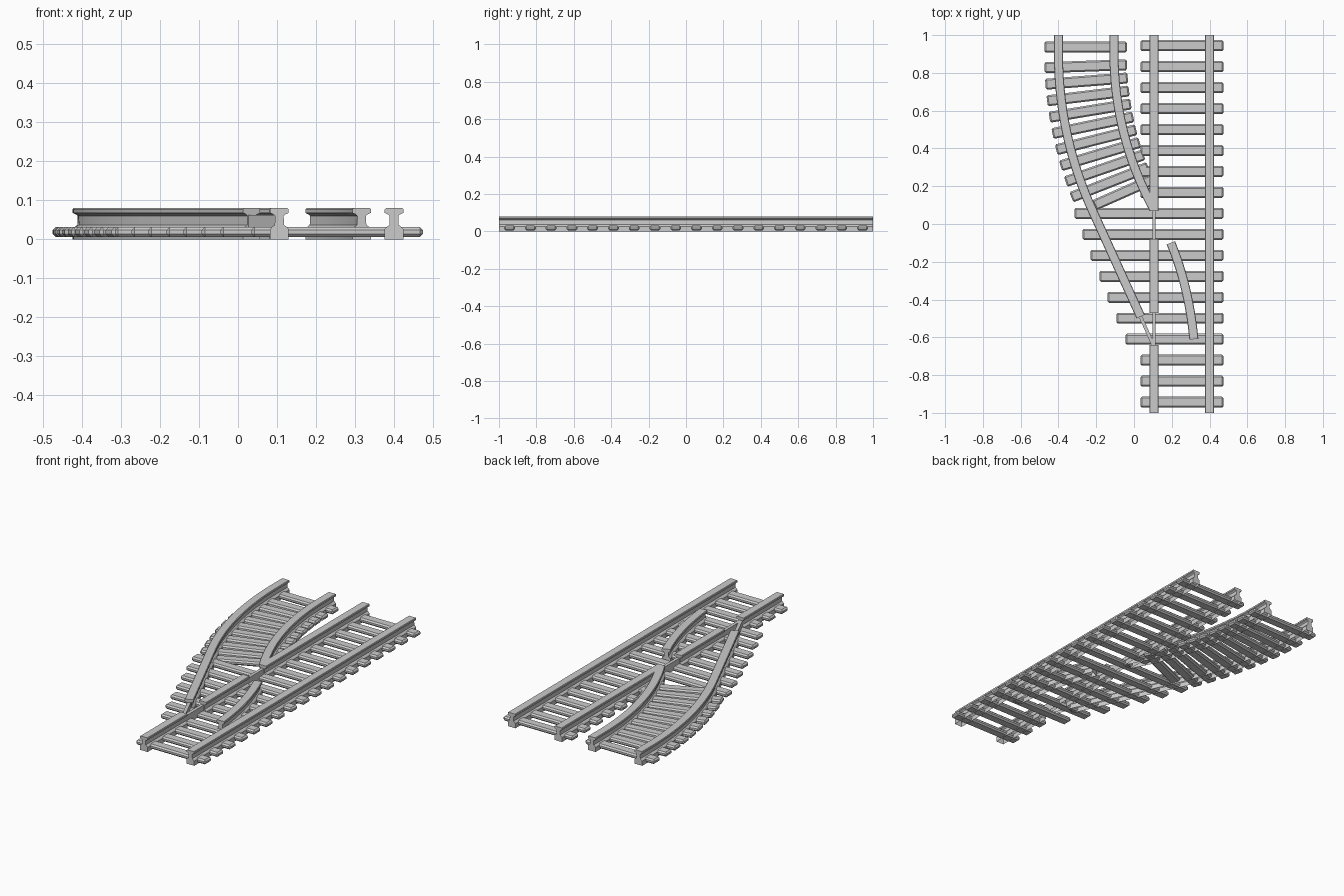
import bpy, bmesh, math
from mathutils import Vector

if "Cube" in bpy.data.objects:
    bpy.data.objects.remove(bpy.data.objects["Cube"])

# half cross-section of a rail: foot, web, head (open underneath)
HALF = [(0.024, 0), (0.024, 0.026), (0.019, 0.032), (0.012, 0.037), (0.011, 0.06),
        (0.015, 0.064), (0.024, 0.068), (0.024, 0.077), (0.021, 0.08)]
RAIL = [(-x, z) for x, z in HALF] + HALF[::-1]
LINK = [(-0.009, 0.012), (-0.009, 0.062), (0.009, 0.062), (0.009, 0.012)]


def sweep(name, path, profile=RAIL):
    """Sweep a profile along a flat path and cap both ends."""
    pts = [Vector(p) for p in path]
    bm = bmesh.new()
    rings = []
    for i, p in enumerate(pts):
        d = (pts[min(i + 1, len(pts) - 1)] - pts[max(i - 1, 0)]).normalized()
        side = Vector((d.y, -d.x))
        rings.append([bm.verts.new((p.x + side.x * u, p.y + side.y * u, z)) for u, z in profile])
    for a, b in zip(rings, rings[1:]):
        for j in range(len(profile) - 1):
            bm.faces.new((a[j], a[j + 1], b[j + 1], b[j]))
    bm.faces.new(rings[0][::-1])
    bm.faces.new(rings[-1])
    me = bpy.data.meshes.new(name)
    bm.to_mesh(me)
    bm.free()
    ob = bpy.data.objects.new(name, me)
    bpy.context.collection.objects.link(ob)
    if len(path) > 2:
        bpy.ops.object.select_all(action='DESELECT')
        ob.select_set(True)
        bpy.context.view_layer.objects.active = ob
        bpy.ops.object.shade_smooth_by_angle(angle=math.radians(20))
    return ob


def sleeper(name, a, b):
    """Chamfered tie running from point a to point b."""
    a, b = Vector(a), Vector(b)
    d = b - a
    bm = bmesh.new()
    bmesh.ops.create_cube(bm, size=1)
    bmesh.ops.scale(bm, vec=(d.length, 0.058, 0.026), verts=bm.verts)
    bmesh.ops.bevel(bm, geom=bm.edges[:], offset=0.008, segments=1, affect='EDGES')
    me = bpy.data.meshes.new(name)
    bm.to_mesh(me)
    bm.free()
    ob = bpy.data.objects.new(name, me)
    m = (a + b) / 2
    ob.location = (m.x, m.y, 0.019)
    ob.rotation_euler.z = math.atan2(d.y, d.x)
    bpy.context.collection.objects.link(ob)


# diverging track: concentric arcs about one centre
CX, CY = 1.6, 0.9


def polar(r, deg):
    t = math.radians(deg)
    return (CX - r * math.cos(t), CY - r * math.sin(t))


def arc(r, end, n=16):
    return [polar(r, end * i / n) for i in range(n + 1)]


# straight rails, the inner one broken at the switch and crossing
SX = 0.106
sweep("straight_outer_rail", [(0.4, -1), (0.4, 1)])
sweep("straight_inner_rail_front", [(SX, -1), (SX, -0.64)])
sweep("straight_inner_rail_middle", [(SX, -0.47), (SX, -0.08)])
sweep("straight_inner_rail_back", [(SX, 0.07), (SX, 1)])

# diverging rails and the curved closure rail
sweep("diverging_outer_rail", [(-0.4, 1)] + arc(2.0, 23.3) + [(0.035, -0.49)])
sweep("diverging_inner_rail", [(-0.106, 1)] + arc(1.706, 28.6))
closure = []
for i in range(13):
    t = i / 12
    p0, p1, p2 = Vector((0.195, -0.10)), Vector((0.29, -0.33)), Vector((0.317, -0.61))
    closure.append((1 - t) ** 2 * p0 + 2 * t * (1 - t) * p1 + t * t * p2)
sweep("closure_rail", closure)

# thin links across the gaps
sweep("crossing_link", [(SX, -0.09), (SX, 0.08)], LINK)
sweep("switch_link_straight", [(SX, -0.65), (SX, -0.46)], LINK)
sweep("switch_link_diverging", [(SX, -0.65), (0.03, -0.48)], LINK)

# straight sleepers, lengthened under the turnout
LONG = {8: -0.315, 9: -0.273, 10: -0.23, 11: -0.183, 12: -0.14, 13: -0.093, 14: -0.045}
for i in range(18):
    y = 0.944 - i * 0.111
    sleeper(f"straight_sleeper_{i}", (LONG.get(i, 0.034), y), (0.474, y))

# diverging sleepers, radial to the curve
sleeper("diverging_sleeper_0", (-0.475, 0.937), (-0.038, 0.937))
for k in range(10):
    deg = 2.0 + 2.43 * k
    sleeper(f"diverging_sleeper_{k + 1}", polar(1.98 if k == 9 else 2.075, deg), polar(1.638, deg))
